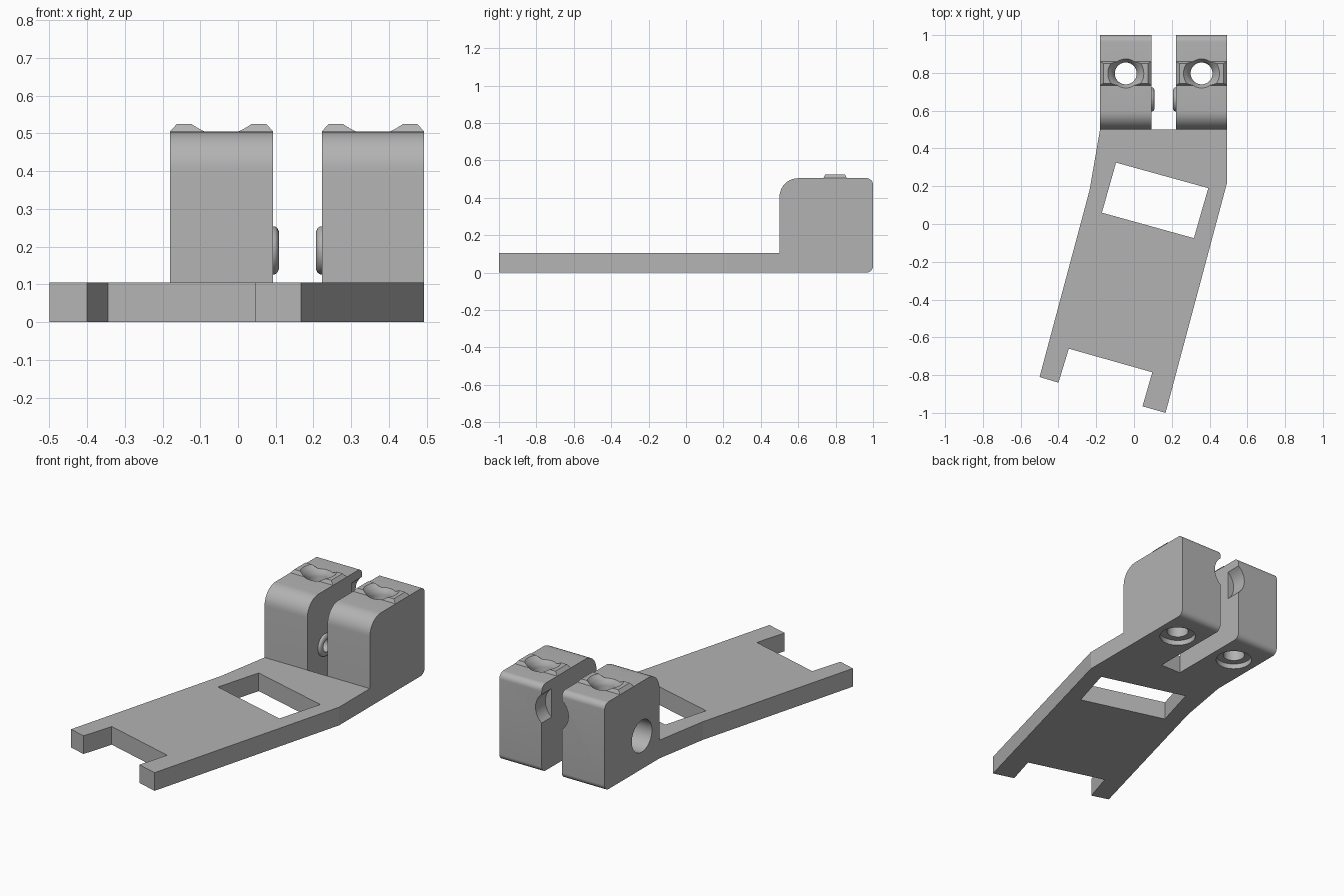
import bpy, bmesh, math
from mathutils import Vector, Matrix

if "Cube" in bpy.data.objects:
    bpy.data.objects.remove(bpy.data.objects["Cube"], do_unlink=True)

grey = bpy.data.materials.new("plain grey")
grey.use_nodes = True
colour = (0.45, 0.45, 0.45, 1)
grey.diffuse_color = colour
grey.node_tree.nodes["Principled BSDF"].inputs["Base Color"].default_value = colour


def finish(name, bm):
    bmesh.ops.recalc_face_normals(bm, faces=bm.faces)
    mesh = bpy.data.meshes.new(name)
    bm.to_mesh(mesh)
    bm.free()
    mesh.materials.append(grey)
    ob = bpy.data.objects.new(name, mesh)
    bpy.context.collection.objects.link(ob)
    return ob


def prism(name, points, depth):
    """Extrude a closed outline of 3D points along a vector."""
    bm = bmesh.new()
    face = bm.faces.new([bm.verts.new(p) for p in points])
    new = bmesh.ops.extrude_face_region(bm, geom=[face], use_keep_orig=True)
    verts = [g for g in new["geom"] if isinstance(g, bmesh.types.BMVert)]
    bmesh.ops.translate(bm, verts=verts, vec=depth)
    return finish(name, bm)


def lathe(name, profile, centre, axis, sides=48):
    """Stack rings of (distance along axis, radius) into a closed solid."""
    turn = Vector((0, 0, 1)).rotation_difference(Vector(axis)).to_matrix().to_4x4()
    place = Matrix.Translation(centre) @ turn
    bm = bmesh.new()
    rings = []
    for d, r in profile:
        angles = [2 * math.pi * i / sides for i in range(sides)]
        rings.append([bm.verts.new(place @ Vector((r * math.cos(a), r * math.sin(a), d)))
                      for a in angles])
    for low, high in zip(rings, rings[1:]):
        for i in range(sides):
            j = (i + 1) % sides
            bm.faces.new((low[i], low[j], high[j], high[i]))
    bm.faces.new(rings[0])
    bm.faces.new(rings[-1])
    return finish(name, bm)


def cut(target, *cutters):
    for cutter in cutters:
        cutter.hide_render = True
        mod = target.modifiers.new("cut", 'BOOLEAN')
        mod.operation, mod.solver, mod.object = 'DIFFERENCE', 'EXACT', cutter
        bpy.context.view_layer.objects.active = target
        bpy.ops.object.modifier_apply(modifier=mod.name)


def smooth(ob):
    bpy.ops.object.select_all(action='DESELECT')
    ob.select_set(True)
    bpy.context.view_layer.objects.active = ob
    bpy.ops.object.shade_smooth_by_angle(angle=math.radians(30))


def arc(y, z, r, start):
    """Quarter turn in the y-z plane, counter-clockwise."""
    steps = 10
    angles = [math.radians(start + 90 * i / steps) for i in range(steps + 1)]
    return [(y + r * math.cos(a), z + r * math.sin(a)) for a in angles]


THICK, TOP, FRONT, BACK = 0.105, 0.505, 0.5, 1.0
HOLE_Y, BORE_Y, BORE_Z = 0.797, 0.66, 0.19
helpers = []

# Angled base plate with forked end and a slanted window
outline = [(-0.18, FRONT), (-0.235, 0.18), (-0.5, -0.81), (-0.4, -0.84),
           (-0.345, -0.66), (0.097, -0.785), (0.045, -0.965), (0.167, -1),
           (0.493, 0.22), (0.493, FRONT)]
window = [(-0.095, 0.325), (0.393, 0.19), (0.317, -0.075), (-0.17, 0.06)]
plate = prism("base_plate", [(x, y, 0) for x, y in outline], (0, 0, THICK))
opening = prism("window_cutter", [(x, y, -0.1) for x, y in window], (0, 0, 0.4))
cut(plate, opening)
helpers.append(opening)

# Blind round pocket in the back, shared by both clamp blocks
pocket = lathe("pocket_cutter", [(0, 0.105), (0.2, 0.105)], (0.157, 0.91, 0.37), (0, 1, 0))
helpers.append(pocket)

side_profile = ([(FRONT, 0)] + arc(BACK - 0.035, 0.035, 0.035, -90)
                + arc(BACK - 0.035, TOP - 0.035, 0.035, 0)
                + arc(FRONT + 0.1, TOP - 0.1, 0.1, 90))

for label, x0, x1, inner in (("right", -0.18, 0.093, 1), ("left", 0.222, 0.493, -1)):
    mid = (x0 + x1) / 2
    wall = x1 if inner > 0 else x0

    # Clamp block
    block = prism(label + "_clamp_block", [(x0, y, z) for y, z in side_profile],
                  (x1 - x0, 0, 0))

    # Raised seat on top with sloping edges
    bm = bmesh.new()
    bmesh.ops.create_cube(bm, size=1)
    for v in bm.verts:
        up = v.co.z > 0
        v.co.x = mid + v.co.x * (x1 - x0 - (0.036 if up else 0))
        v.co.y = HOLE_Y + v.co.y * (0.105 if up else 0.125)
        v.co.z = TOP + (0.02 if up else 0)
    seat = finish(label + "_top_seat", bm)

    # Vertical screw hole: counterbored below, flared above
    drill = lathe(label + "_drill_cutter",
                  [(-0.1, 0.097), (0.03, 0.097), (0.03, 0.058), (0.47, 0.058),
                   (0.487, 0.063), (TOP, 0.077), (0.53, 0.1), (0.56, 0.1)],
                  (mid, HOLE_Y, 0), (0, 0, 1))

    # Rounded collar on the inner wall
    rim = [(0, 0.064), (0.006, 0.063), (0.011, 0.059), (0.015, 0.051)]
    collar = lathe(label + "_collar", rim, (wall, BORE_Y, BORE_Z), (inner, 0, 0))

    # Cross bore: through the right block with a wide outer mouth, blind in the left
    if inner > 0:
        steps = [(-0.35, 0.092), (-0.15, 0.092), (-0.15, 0.036), (0.05, 0.036)]
    else:
        steps = [(-0.1, 0.036), (0.05, 0.036)]
    bore = lathe(label + "_bore_cutter", steps, (wall, BORE_Y, BORE_Z), (inner, 0, 0))

    cut(block, drill, bore, pocket)
    cut(seat, drill)
    cut(collar, bore)
    helpers += [drill, bore]
    for part in (block, seat, collar):
        smooth(part)

# The cutters are no longer needed
for ob in helpers:
    bpy.data.objects.remove(ob, do_unlink=True)
